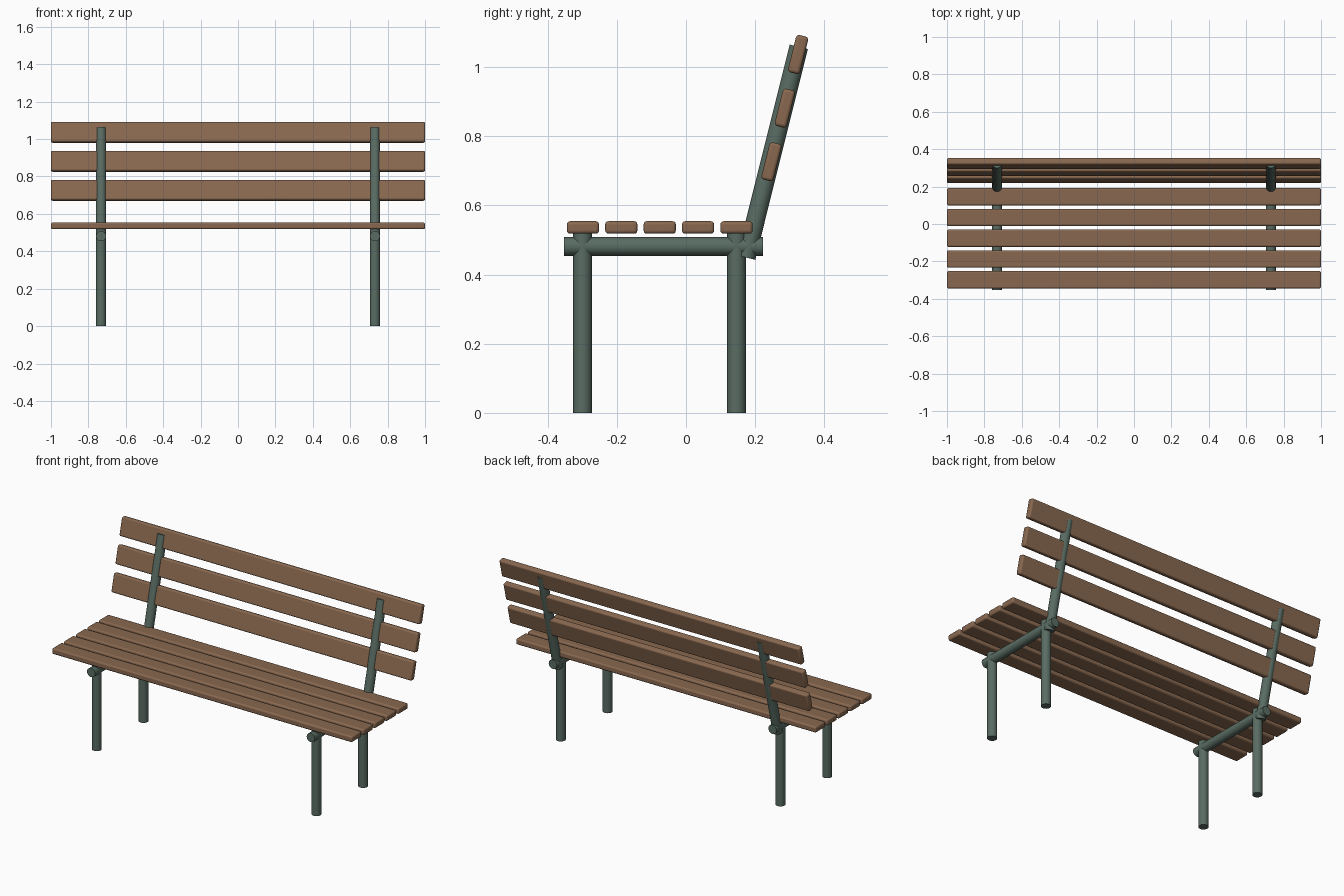
import bpy
from math import radians, sin, cos
from mathutils import Vector

if "Cube" in bpy.data.objects:
    bpy.data.objects.remove(bpy.data.objects["Cube"])


def material(name, color):
    m = bpy.data.materials.new(name)
    m.diffuse_color = (*color, 1)
    m.use_nodes = True
    m.node_tree.nodes["Principled BSDF"].inputs["Base Color"].default_value = m.diffuse_color
    return m


wood = material("wood", (0.25, 0.14, 0.08))
metal = material("painted_metal", (0.10, 0.15, 0.125))
R = 0.027                 # tube radius
LEAN = radians(14)        # backrest tilt


def smooth(ob):
    bpy.ops.object.select_all(action='DESELECT')
    ob.select_set(True)
    bpy.context.view_layer.objects.active = ob
    bpy.ops.object.shade_smooth_by_angle(angle=radians(35))


def tube(name, a, b):
    a, b = Vector(a), Vector(b)
    d = b - a
    bpy.ops.mesh.primitive_cylinder_add(vertices=24, radius=R, depth=d.length,
                                        location=(a + b) / 2)
    ob = bpy.context.object
    ob.name = name
    ob.rotation_euler = d.to_track_quat('Z', 'Y').to_euler()
    ob.data.materials.append(metal)
    smooth(ob)


def slat(name, y, z, depth, height, tilt=0.0):
    bpy.ops.mesh.primitive_cube_add(size=1, location=(0, y, z))
    ob = bpy.context.object
    ob.name = name
    ob.scale = (2, depth, height)
    bpy.ops.object.transform_apply(location=False, rotation=False, scale=True)
    ob.rotation_euler.x = tilt
    bev = ob.modifiers.new("rounded_edges", 'BEVEL')
    bev.width, bev.segments = 0.009, 3
    ob.data.materials.append(wood)
    smooth(ob)


# Tube frame on each side
for side, x in (("left", -0.732), ("right", 0.732)):
    tube(f"front_leg_{side}", (x, -0.299, 0), (x, -0.299, 0.522))
    tube(f"rear_leg_{side}", (x, 0.146, 0), (x, 0.146, 0.522))
    tube(f"seat_rail_{side}", (x, -0.353, 0.481), (x, 0.223, 0.481))
    foot = Vector((x, 0.174, 0.449))
    tube(f"back_post_{side}", foot, foot + 0.628 * Vector((0, sin(LEAN), cos(LEAN))))

# Seat boards
for i in range(5):
    slat(f"seat_slat_{i + 1}", -0.298 + i * 0.111, 0.536, 0.093, 0.036)

# Backrest boards, following the lean of the posts
for i in range(3):
    slat(f"back_slat_{i + 1}", 0.247 + i * 0.0385, 0.726 + i * 0.155,
         0.036, 0.111, -LEAN)
